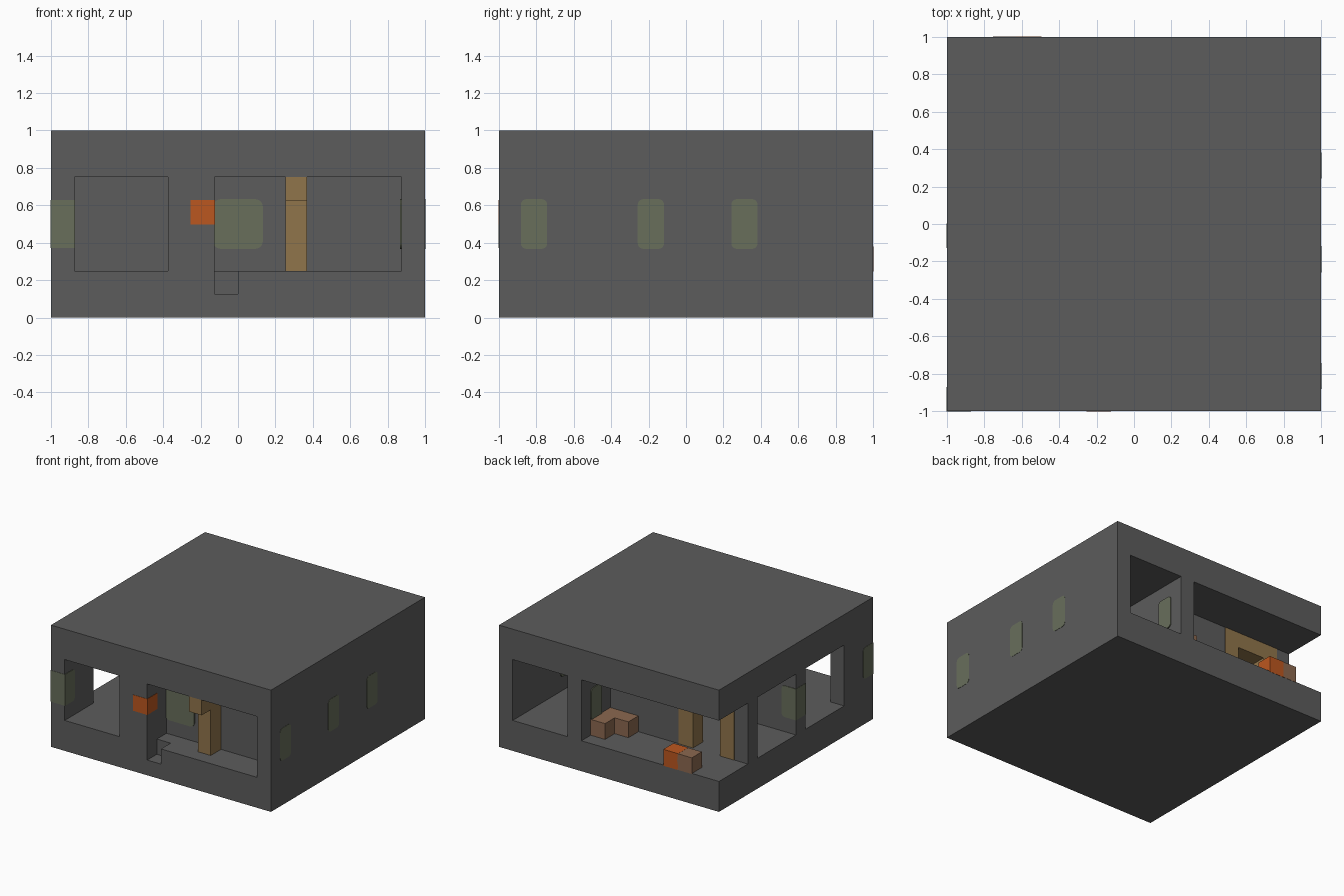
import bpy
import bmesh

cube = bpy.data.objects.get("Cube")
if cube:
    bpy.data.objects.remove(cube, do_unlink=True)

U = 0.125            # building grid module
FLOOR, CEILING = 2, 6  # in modules


def material(name, rgb):
    m = bpy.data.materials.new(name)
    m.use_nodes = True
    m.diffuse_color = (*rgb, 1)
    bsdf = next(n for n in m.node_tree.nodes if n.type == 'BSDF_PRINCIPLED')
    bsdf.inputs["Base Color"].default_value = (*rgb, 1)
    bsdf.inputs["Roughness"].default_value = 0.8
    return m


GREY = material("concrete_grey", (0.107, 0.107, 0.107))
TAN = material("tan_wood", (0.28, 0.178, 0.07))
BROWN = material("brown_wood", (0.26, 0.14, 0.08))
ORANGE = material("orange", (0.5, 0.095, 0.014))
GREEN = material("green_glass", (0.138, 0.156, 0.105))


def box(name, mat, xs, ys, zs, grow=0.0, axis=None, radius=0.03):
    """Box spanning grid ranges; with an axis, its inner edges along it are rounded."""
    ranges = [(a * U - grow, b * U + grow) for a, b in (xs, ys, zs)]
    # keep outer faces almost flush with the shell
    ranges = [(max(a, -1.002), min(b, 1.002)) for a, b in ranges]
    bm = bmesh.new()
    bmesh.ops.create_cube(bm, size=1)
    for v in bm.verts:
        for i, (a, b) in enumerate(ranges):
            v.co[i] = a if v.co[i] < 0 else b
    if axis is not None:
        others = [i for i in range(3) if i != axis]
        picked = []
        for e in bm.edges:
            p, q = e.verts[0].co, e.verts[1].co
            along = abs(p[axis] - q[axis]) > 1e-4 and all(abs(p[i] - q[i]) < 1e-4 for i in others)
            if along and all(abs(p[i]) < 0.99 for i in others):
                picked.append(e)
        bmesh.ops.bevel(bm, geom=picked, offset=radius, segments=5,
                        profile=0.5, affect='EDGES')
    bmesh.ops.recalc_face_normals(bm, faces=bm.faces)
    mesh = bpy.data.meshes.new(name)
    bm.to_mesh(mesh)
    bm.free()
    mesh.materials.append(mat)
    obj = bpy.data.objects.new(name, mesh)
    bpy.context.collection.objects.link(obj)
    return obj


# Floor slab with the entry step cut into its front edge
floor = box("floor_slab", GREY, (-8, 8), (-8, 8), (0, FLOOR))
cutter = box("step_cutter", GREY, (-1, 0), (-9, -7), (1, 3))
for v in cutter.data.vertices:
    if v.co.y < -1:
        v.co.y = -1.1
cutter.hide_render = True
cutter.hide_viewport = True
cut = floor.modifiers.new("step", 'BOOLEAN')
cut.operation = 'DIFFERENCE'
cut.solver = 'EXACT'
cut.object = cutter

# Roof slab
box("roof_slab", GREY, (-8, 8), (-8, 8), (CEILING, 8))

# Walls: name, x range, y range
walls = [
    ("right_side_wall", (7, 8), (-8, 8)),
    ("front_corner_wall", (-8, -7), (-8, -5)),
    ("front_pier", (-3, -1), (-8, -7)),
    ("front_porch_side_wall", (-2, -1), (-7, -5)),
    ("front_porch_back_wall", (-1, 7), (-6, -5)),
    ("dividing_wall", (-8, 3), (-1, 0)),
    ("wing_wall", (2, 3), (0, 8)),
    ("back_porch_wall", (-3, 2), (4, 5)),
    ("back_porch_end_pillar", (-8, -7), (4, 5)),
]
for name, xs, ys in walls:
    box(name, GREY, xs, ys, (FLOOR, CEILING))

# Glass windows running through the walls
for i, y in enumerate((-7, -2, 2)):
    box(f"right_wall_window_{i + 1}", GREEN, (7, 8), (y, y + 1), (3, 5), 0.008, 0)
box("corner_window", GREEN, (-8, -7), (-8, -7), (3, 5), 0.004, 0)
box("dividing_wall_window", GREEN, (-8, -7), (-1, 0), (3, 5), 0.004, 1)
box("front_porch_window", GREEN, (-1, 1), (-6, -5), (3, 5), 0.008, 1, 0.04)
box("wing_wall_window", GREEN, (2, 3), (6, 7), (3, 5), 0.008, 0)

# Door frame in the back porch wall
for name, x in (("left", -4), ("right", -7)):
    box(f"back_door_post_{name}", TAN, (x, x + 1), (4, 5), (FLOOR, CEILING), 0.003)
box("back_door_lintel", TAN, (-6, -4), (4, 5), (5, CEILING), 0.003)

# Post and overhead beam on the front porch
box("front_porch_post", TAN, (2.04, 2.96), (-7.06, -6), (FLOOR, CEILING))
box("front_porch_beam", TAN, (2.04, 2.96), (-8, -7), (5, CEILING))

# Lamp set into the front pier
box("front_lamp", ORANGE, (-2, -1), (-8, -7), (4, 5), 0.003)

# Corner bench and planter on the back porch
box("bench_long", BROWN, (1, 2), (5, 7), (FLOOR, 3), 0.005)
box("bench_short", BROWN, (0, 1), (5, 6), (FLOOR, 3), 0.005)
box("planter_orange", ORANGE, (-5, -4), (7, 8), (FLOOR, 3), 0.005)
box("planter_brown", BROWN, (-6, -5), (7, 8), (FLOOR, 3), 0.004)
